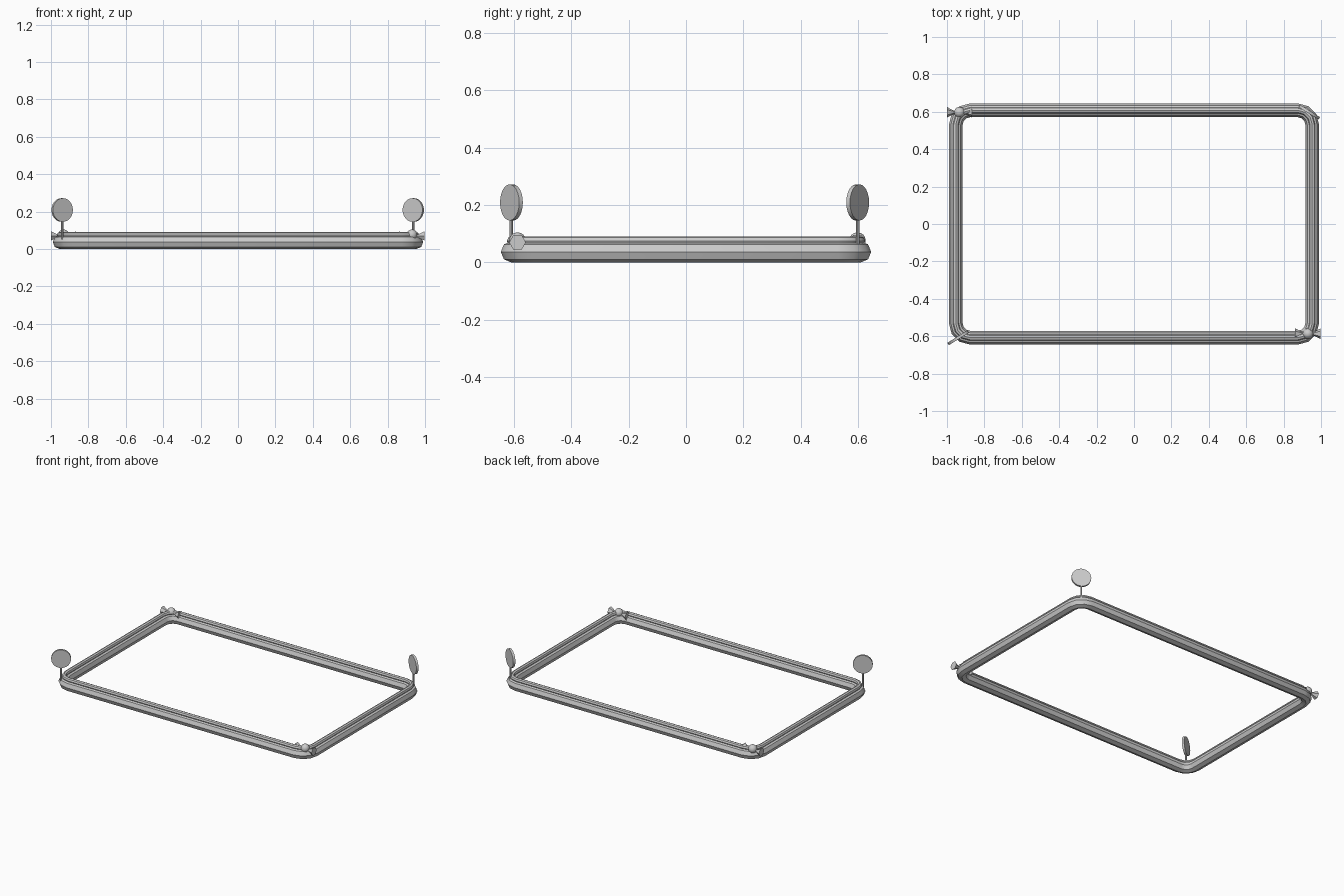
import bpy, bmesh, math
from mathutils import Vector, Matrix

if "Cube" in bpy.data.objects:
    bpy.data.objects.remove(bpy.data.objects["Cube"])

grey = bpy.data.materials.new("plain grey")
grey.diffuse_color = (0.6, 0.6, 0.6, 1)
grey.use_nodes = True
grey.node_tree.nodes["Principled BSDF"].inputs["Base Color"].default_value = grey.diffuse_color


def finish(bm, name):
    bmesh.ops.recalc_face_normals(bm, faces=bm.faces[:])
    mesh = bpy.data.meshes.new(name)
    bm.to_mesh(mesh)
    bm.free()
    mesh.materials.append(grey)
    ob = bpy.data.objects.new(name, mesh)
    bpy.context.collection.objects.link(ob)
    bpy.ops.object.select_all(action='DESELECT')
    bpy.context.view_layer.objects.active = ob
    ob.select_set(True)
    bpy.ops.object.shade_smooth_by_angle(angle=math.radians(32))
    return ob


def rail(name, radius, z, sides=8, steps=3):
    """Octagonal tube swept round a rounded rectangle."""
    cx, cy, bend = 0.875, 0.53, 0.078
    bm = bmesh.new()
    rings = []
    for q, (sx, sy) in enumerate([(1, 1), (-1, 1), (-1, -1), (1, -1)]):
        for k in range(steps + 1):
            a = math.pi / 2 * (q + k / steps)
            ring = []
            for i in range(sides):
                t = math.tau * i / sides
                r = bend + radius * math.cos(t)
                ring.append(bm.verts.new((sx * cx + r * math.cos(a),
                                          sy * cy + r * math.sin(a),
                                          z + radius * math.sin(t))))
            rings.append(ring)
    for a, b in zip(rings, rings[1:] + rings[:1]):
        for i in range(sides):
            j = (i + 1) % sides
            bm.faces.new((a[i], a[j], b[j], b[i]))
    return finish(bm, name)


def cone(name, start, end, r1, r2, sides):
    """Cylinder or cone running from start to end."""
    start, end = Vector(start), Vector(end)
    axis = end - start
    m = Matrix.Translation((start + end) / 2) @ axis.to_track_quat('Z', 'Y').to_matrix().to_4x4()
    bm = bmesh.new()
    bmesh.ops.create_cone(bm, cap_ends=True, segments=sides, radius1=r1,
                          radius2=r2, depth=axis.length, matrix=m)
    return finish(bm, name)


# Frame: thick lower rail with a thin bead on top
rail("lower_rail", 0.037, 0.037)
rail("upper_bead", 0.016, 0.075)

# Upright discs on posts at two opposite corners
for label, x, y, ang in (("front_left", -0.94, -0.608, 32), ("back_right", 0.937, 0.598, -32)):
    cone(label + "_post", (x, y, 0.05), (x, y, 0.16), 0.006, 0.006, 8)
    a = math.radians(ang)
    half = Vector((math.sin(a), -math.cos(a), 0)) * 0.0075
    c = Vector((x, y, 0.209))
    cone(label + "_disc", c - half, c + half, 0.063, 0.063, 24)

# Bow-shaped knots at the other two corners
for label, x, y in (("back_left", -0.933, 0.597), ("front_right", 0.93, -0.587)):
    bm = bmesh.new()
    bmesh.ops.create_uvsphere(bm, u_segments=12, v_segments=8, radius=0.029,
                              matrix=Matrix.Translation((x, y, 0.076)))
    finish(bm, label + "_knot")
    for side, s in (("left", -1), ("right", 1)):
        bow = cone(f"{label}_bow_{side}", (0, 0, 0), (0, 0, 0.05), 0.002, 0.029, 6)
        # Lay the cone along x with a corner of the hexagon pointing along y
        bow.matrix_world = Matrix.Translation((x + s * 0.018, y, 0.07)) @ \
            Matrix.Rotation(s * math.pi / 2, 4, 'Y')
